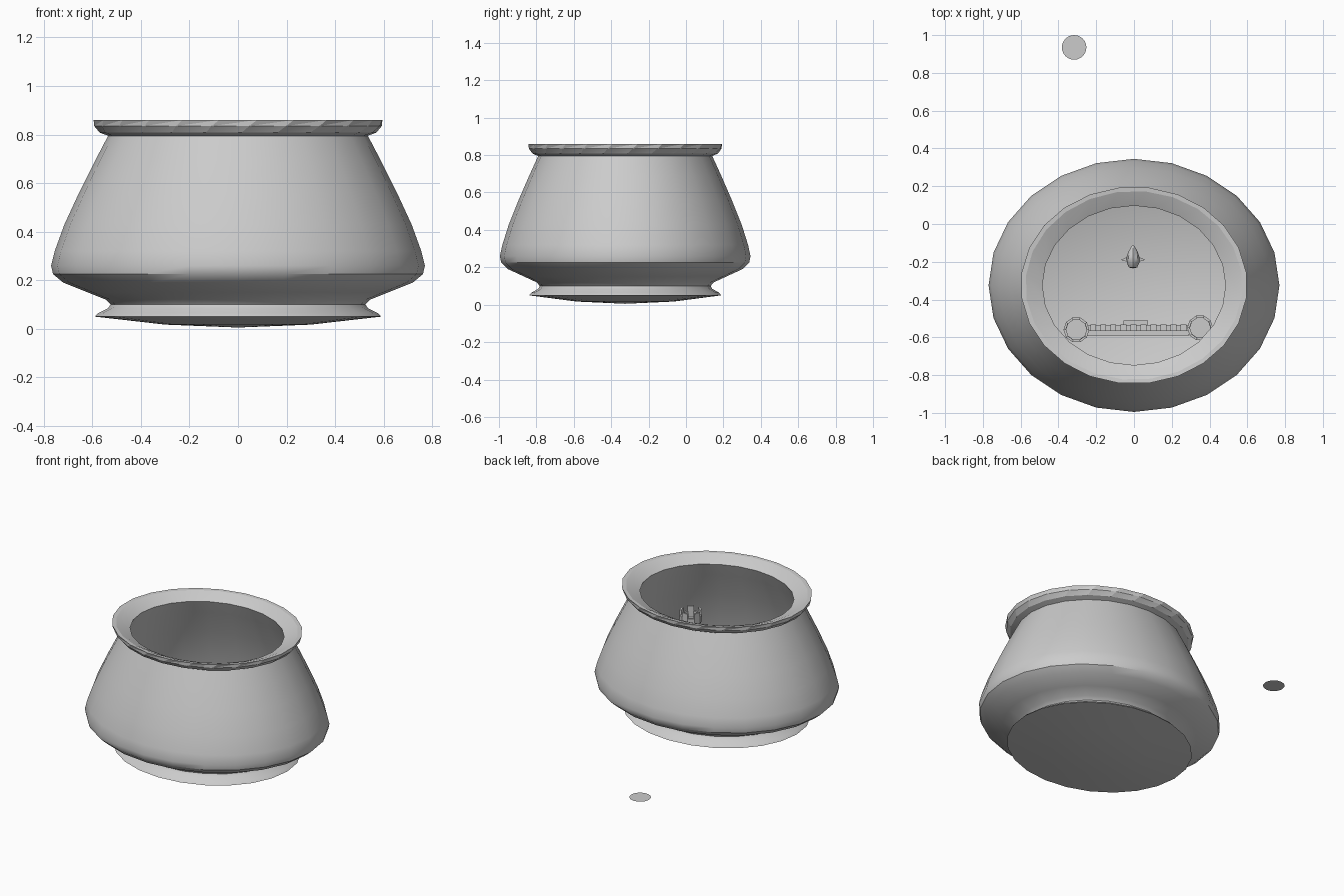
import bpy, bmesh, math
from math import sin, cos, pi

old = bpy.data.objects.get("Cube")
if old:
    bpy.data.objects.remove(old, do_unlink=True)

grey = bpy.data.materials.new("plain grey")
grey.use_nodes = True
grey.diffuse_color = (0.6, 0.6, 0.6, 1)
grey.node_tree.nodes["Principled BSDF"].inputs["Base Color"].default_value = (0.6, 0.6, 0.6, 1)

BOWL_Y = -0.325
SQUASH = 0.87


def finish(name, bm, loc=(0, 0, 0), smooth=None):
    """Turn a bmesh into a named object with the shared material."""
    bmesh.ops.remove_doubles(bm, verts=bm.verts, dist=0.0005)
    bmesh.ops.recalc_face_normals(bm, faces=bm.faces)
    mesh = bpy.data.meshes.new(name)
    bm.to_mesh(mesh)
    bm.free()
    mesh.materials.append(grey)
    ob = bpy.data.objects.new(name, mesh)
    bpy.context.collection.objects.link(ob)
    ob.location = loc
    if smooth:
        bpy.ops.object.select_all(action='DESELECT')
        ob.select_set(True)
        bpy.context.view_layer.objects.active = ob
        bpy.ops.object.shade_smooth_by_angle(angle=math.radians(smooth))
    return ob


def lathe(name, profile, sides, loc, squash=1.0, smooth=None):
    """Revolve (radius, height, twist in segments) points about z."""
    bm = bmesh.new()
    rings = []
    for point in profile:
        r, z = point[:2]
        twist = point[2] if len(point) > 2 else 0
        angles = [2 * pi * (i + twist) / sides for i in range(sides)]
        rings.append([bm.verts.new((r * cos(a), r * sin(a) * squash, z)) for a in angles])
    for low, high in zip(rings, rings[1:]):
        for i in range(sides):
            j = (i + 1) % sides
            bm.faces.new((low[i], low[j], high[j]))
            bm.faces.new((low[i], high[j], high[i]))
    return finish(name, bm, loc, smooth)


def box(name, size, loc, rot=0):
    bm = bmesh.new()
    bmesh.ops.create_cube(bm, size=1)
    bmesh.ops.scale(bm, vec=size, verts=bm.verts)
    ob = finish(name, bm, loc)
    ob.rotation_euler.z = rot
    return ob


# Bowl: domed underside, foot, bellied wall and inner lining
wall = [(0, 0.005), (0.3, 0.017), (0.59, 0.05), (0.575, 0.065), (0.535, 0.085),
        (0.525, 0.1), (0.545, 0.12), (0.62, 0.15), (0.72, 0.19), (0.762, 0.225),
        (0.77, 0.26), (0.755, 0.32), (0.715, 0.43), (0.655, 0.56), (0.59, 0.69),
        (0.535, 0.795)]
lathe("bowl_wall", wall, 24, (0, BOWL_Y, 0), SQUASH, 35)
lining = [(0, 0.1), (0.5, 0.11), (0.66, 0.19), (0.73, 0.26), (0.715, 0.32),
          (0.62, 0.56), (0.53, 0.73), (0.485, 0.82)]
lathe("bowl_lining", lining, 24, (0, BOWL_Y, 0), SQUASH, 35)

# Pleated rim with twisted facets
rim = [(0.535, 0.795, 0), (0.57, 0.808, 0.1), (0.594, 0.835, 0.3), (0.6, 0.86, 0.5),
       (0.575, 0.858, 0.6), (0.485, 0.82, 1)]
lathe("bowl_rim", rim, 24, (0, BOWL_Y, 0), SQUASH, 12)

# Castle towers with hollow, notched tops
TOWER_R = 0.068
for side, x, y in (("right", -0.305, -0.56), ("left", 0.35, -0.55)):
    shape = [(0, 0.1), (0.055, 0.1), (0.055, 0.44), (TOWER_R, 0.47),
             (TOWER_R, 0.51), (0.054, 0.51), (0.054, 0.47), (0, 0.47)]
    lathe(side + "_tower", shape, 10, (x, y, 0))
    for k in range(5):
        a = 2 * pi * (k + 0.25) / 5
        box(f"{side}_tower_merlon_{k}", (0.012, 0.04, 0.035),
            (x + 0.059 * cos(a), y + 0.059 * sin(a), 0.525), a)

# Castle wall, notched top, ledge and gate
box("castle_wall", (0.54, 0.03, 0.27), (0.02, -0.55, 0.235))
for k in range(10):
    box(f"wall_merlon_{k}", (0.03, 0.034, 0.035), (-0.215 + k * 0.053, -0.55, 0.385))
box("wall_ledge", (0.54, 0.05, 0.02), (0.02, -0.565, 0.12))
box("castle_gate", (0.13, 0.03, 0.17), (0.01, -0.525, 0.185))

# Fish: tapered body, upright tail and side fins
body = [(0, 0), (0.022, 0.005), (0.033, 0.03), (0.034, 0.06), (0.024, 0.09), (0.006, 0.12), (0, 0.125)]
fish = lathe("fish_body", body, 8, (-0.005, -0.235, 0.35), 1.5, 40)
fish.rotation_euler.x = -pi / 2


def fin(name, points):
    bm = bmesh.new()
    bm.faces.new([bm.verts.new(p) for p in points])
    return finish(name, bm, (-0.005, -0.235, 0.35))


fin("fish_tail", [(0, 0.11, 0), (0, 0.16, 0.05), (0, 0.145, 0), (0, 0.16, -0.05)])
for side, s in (("right", -1), ("left", 1)):
    fin(side + "_fin", [(s * 0.03, 0.035, 0), (s * 0.066, 0.045, -0.01), (s * 0.03, 0.06, 0)])

# Loose flat disc behind the bowl
bm = bmesh.new()
bmesh.ops.create_circle(bm, cap_ends=True, radius=0.065, segments=24)
finish("loose_disc", bm, (-0.317, 0.935, 0.04))
